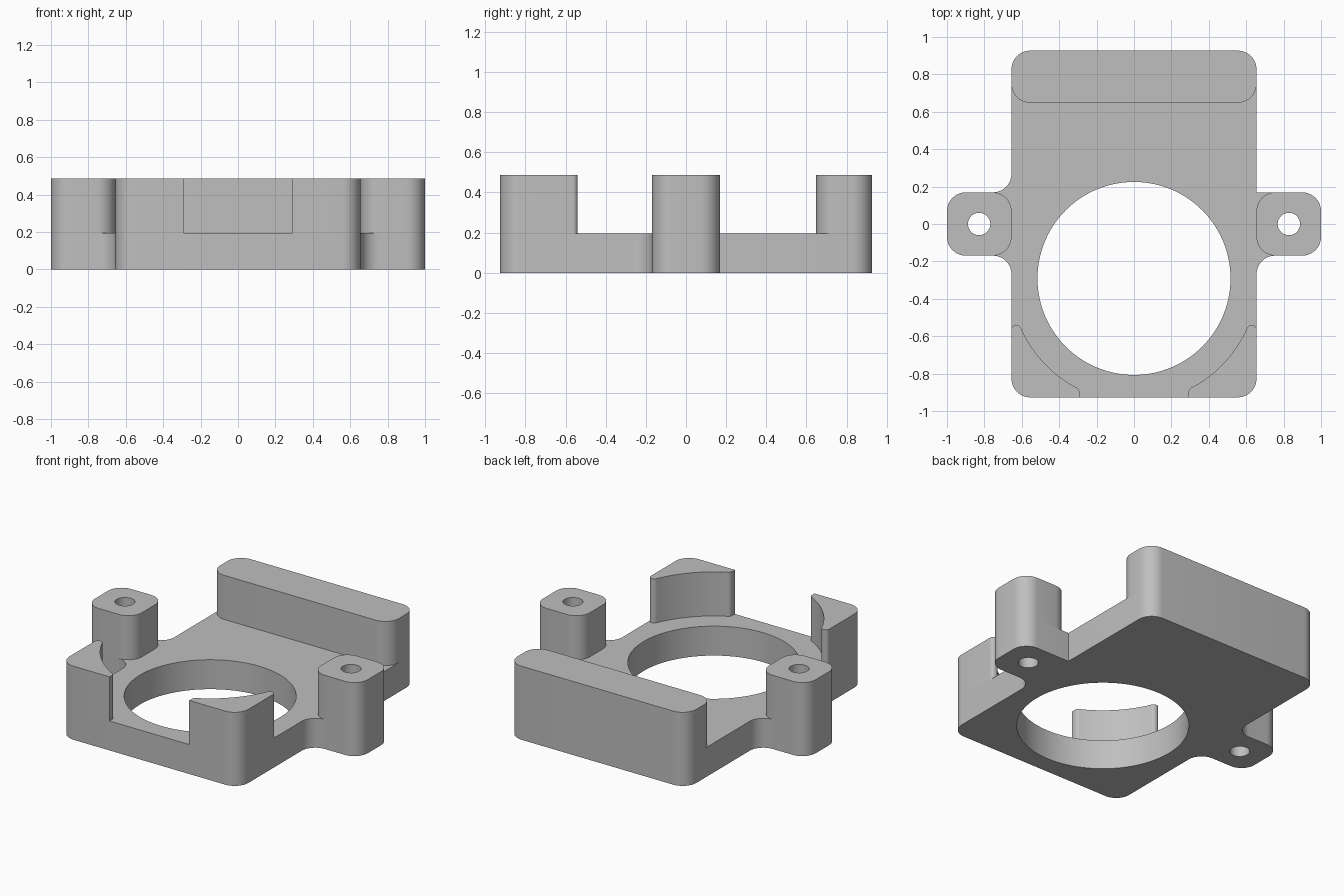
import bpy, bmesh, math
from mathutils import Vector

W, D, EAR = 0.655, 0.927, 0.169      # half width, half depth, half ear depth
FLOOR, TOP, R = 0.195, 0.487, 0.1    # plate height, full height, corner radius
BORE_Y, BORE_R, POCKET_R = -0.291, 0.516, 0.66
PIN_X, PIN_R = 0.828, 0.06

cube = bpy.data.objects.get("Cube")
if cube:
    bpy.data.objects.remove(cube, do_unlink=True)

grey = bpy.data.materials.new("plain grey")
grey.use_nodes = True
grey.diffuse_color = (0.52, 0.52, 0.52, 1)
grey.node_tree.nodes["Principled BSDF"].inputs["Base Color"].default_value = grey.diffuse_color


def rounded(corners, steps=10):
    """Outline through (x, y, radius) corners, each one filleted."""
    out = []
    for i, (x, y, r) in enumerate(corners):
        p = Vector((x, y))
        if r == 0:
            out.append(p)
            continue
        u = (Vector(corners[i - 1][:2]) - p).normalized()
        v = (Vector(corners[(i + 1) % len(corners)][:2]) - p).normalized()
        half = math.acos(u.dot(v)) / 2
        centre = p + (u + v).normalized() * r / math.sin(half)
        start = p + u * r / math.tan(half) - centre
        end = p + v * r / math.tan(half) - centre
        a = math.atan2(start.y, start.x)
        turn = math.atan2(start.x * end.y - start.y * end.x, start.dot(end))
        for k in range(steps + 1):
            t = a + turn * k / steps
            out.append(centre + r * Vector((math.cos(t), math.sin(t))))
    return out


def circle(x, y, r, n):
    return [Vector((x + r * math.cos(math.tau * k / n), y + r * math.sin(math.tau * k / n)))
            for k in range(n)]


def prism(name, outline, z0, z1):
    bm = bmesh.new()
    face = bm.faces.new([bm.verts.new((p.x, p.y, z0)) for p in outline])
    geom = bmesh.ops.extrude_face_region(bm, geom=[face])["geom"]
    bmesh.ops.translate(bm, vec=(0, 0, z1 - z0),
                        verts=[g for g in geom if isinstance(g, bmesh.types.BMVert)])
    # the starting face is kept as the bottom cap
    if not any(len(f.verts) == len(outline) and all(abs(v.co.z - z0) < 1e-6 for v in f.verts)
               for f in bm.faces):
        bm.faces.new([v for v in bm.verts if abs(v.co.z - z0) < 1e-6])
    bmesh.ops.recalc_face_normals(bm, faces=bm.faces[:])
    mesh = bpy.data.meshes.new(name)
    bm.to_mesh(mesh)
    bm.free()
    mesh.materials.append(grey)
    obj = bpy.data.objects.new(name, mesh)
    bpy.context.collection.objects.link(obj)
    return obj


def finish(obj, holes=()):
    """Drill the round holes, then shade."""
    bpy.ops.object.select_all(action="DESELECT")
    bpy.context.view_layer.objects.active = obj
    obj.select_set(True)
    for x, y, r, n in holes:
        cutter = prism("hole_cutter", circle(x, y, r, n), -0.2, 0.8)
        cutter.hide_render = True
        mod = obj.modifiers.new("hole", "BOOLEAN")
        mod.operation, mod.solver, mod.object = "DIFFERENCE", "EXACT", cutter
        bpy.ops.object.modifier_apply(modifier=mod.name)
        bpy.data.objects.remove(cutter, do_unlink=True)
    bpy.ops.object.shade_smooth_by_angle(angle=math.radians(30))


pins = {s: (s * PIN_X, 0, PIN_R, 32) for s in (-1, 1)}

# Base plate with both ears; the right-hand rear ear joint is square
plate = rounded([
    (-W, -D, R), (W, -D, R),
    (W, -EAR, R), (1, -EAR, R), (1, EAR, R), (W, EAR, 0),
    (W, D, R), (-W, D, R),
    (-W, EAR, R), (-1, EAR, R), (-1, -EAR, R), (-W, -EAR, R)])
finish(prism("base_plate", plate, 0, FLOOR),
       [(0, BORE_Y, BORE_R, 96), pins[-1], pins[1]])

# Bar across the back
back = D - 0.279
finish(prism("back_bar", rounded([(-W, back, R), (W, back, R), (W, D, R), (-W, D, R)]),
             FLOOR, TOP))

# Corner guard: outer corner, slim rounded tips, and a concave inner arc
TIP_X, TIP_Y = 0.292, -0.54
a0 = math.asin((TIP_Y - BORE_Y) / POCKET_R)
a1 = -math.acos(TIP_X / POCKET_R)
N = 14
guard = [(TIP_X, -D, 0), (W, -D, R), (W, TIP_Y, 0.024)]
for k in range(N + 1):
    a = a0 + (a1 - a0) * k / N
    guard.append((POCKET_R * math.cos(a), BORE_Y + POCKET_R * math.sin(a),
                  0.026 if k in (0, N) else 0))

for side, s in (("left", 1), ("right", -1)):
    finish(prism(side + "_corner_guard", rounded([(s * x, y, r) for x, y, r in guard]),
                 FLOOR, TOP))
    # Drilled post on the ear
    post = [(s * W, -EAR, R), (s, -EAR, R), (s, EAR, R), (s * W, EAR, R)]
    finish(prism(side + "_ear_post", rounded(post), FLOOR, TOP), [pins[s]])
